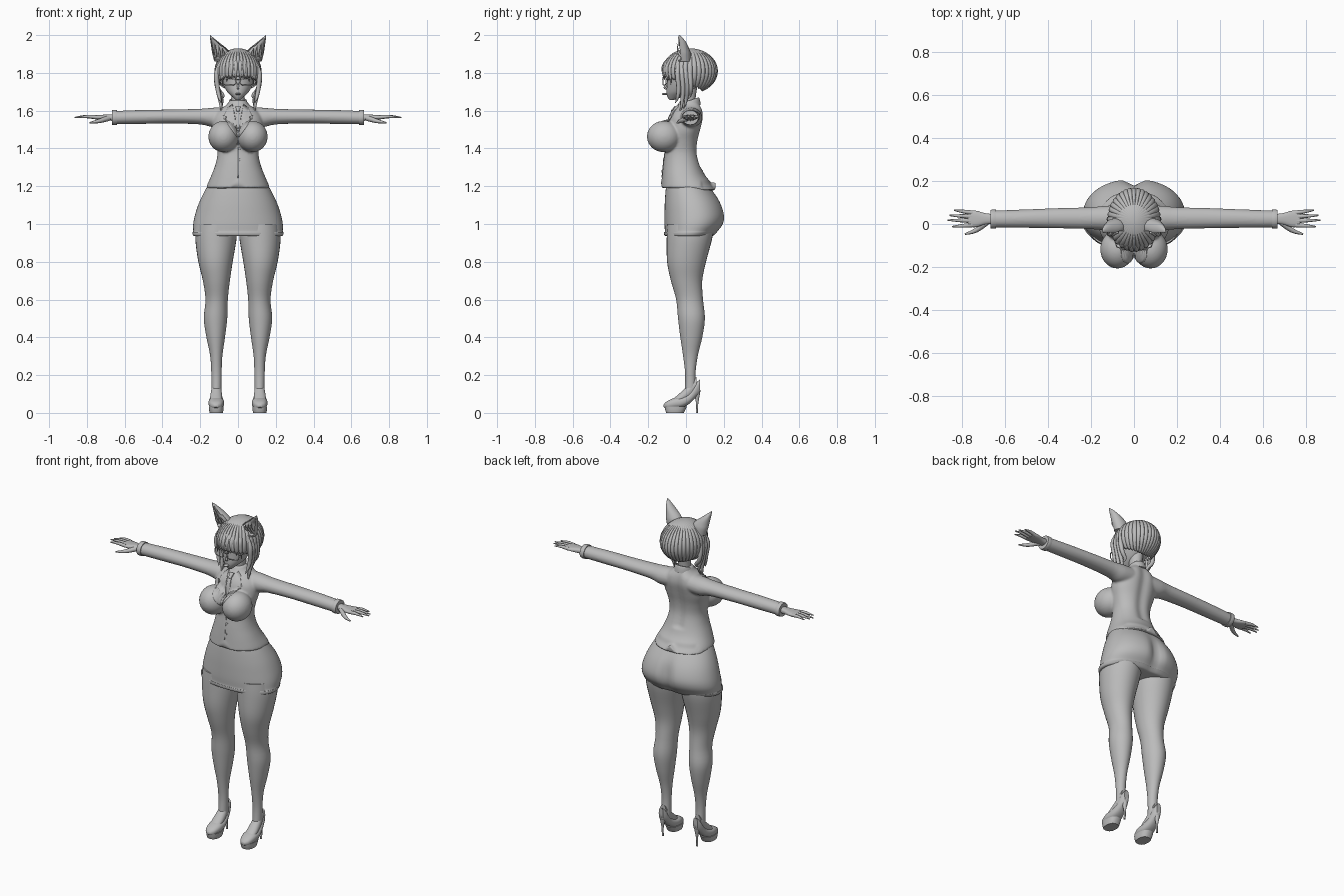
import bpy, bmesh, math
from mathutils import Vector

cube = bpy.data.objects.get("Cube")
if cube:
    bpy.data.objects.remove(cube)

grey = bpy.data.materials.new("plain grey")
grey.use_nodes = True
grey.diffuse_color = (0.5, 0.5, 0.5, 1)
grey.node_tree.nodes["Principled BSDF"].inputs["Base Color"].default_value = (0.5, 0.5, 0.5, 1)


def finish(name, bm, mirror=False, angle=0.9):
    bmesh.ops.recalc_face_normals(bm, faces=bm.faces[:])
    me = bpy.data.meshes.new(name)
    bm.to_mesh(me)
    bm.free()
    me.materials.append(grey)
    me.shade_smooth()
    me.set_sharp_from_angle(angle=angle)
    ob = bpy.data.objects.new(name, me)
    bpy.context.scene.collection.objects.link(ob)
    if mirror:
        m = ob.modifiers.new("Mirror", "MIRROR")
        m.use_clip = False
        m.use_mirror_merge = False
    return ob


def refine(rows, steps):
    # Catmull-Rom rows between the given sections
    out = []
    for i in range(len(rows) - 1):
        p0, p1, p2, p3 = (rows[max(0, min(len(rows) - 1, i + k))] for k in (-1, 0, 1, 2))
        for s in range(steps):
            t = s / steps
            out.append([b + 0.5 * t * (c - a + t * (2 * a - 5 * b + 4 * c - d + t * (3 * (b - c) + d - a)))
                        for a, b, c, d in zip(p0, p1, p2, p3)])
    return out + [list(rows[-1])]


def loft(bm, rows, axis="Z", n=32, power=2.0, steps=4):
    # rows: position along axis, then low/high limits of the two other axes
    rings = []
    for t, a0, a1, b0, b1 in refine(rows, steps):
        ring = []
        for i in range(n):
            w = 2 * math.pi * i / n
            c, s = (math.copysign(abs(f) ** (2 / power), f) for f in (math.cos(w), math.sin(w)))
            a, b = (a0 + a1 + (a1 - a0) * c) / 2, (b0 + b1 + (b1 - b0) * s) / 2
            ring.append(bm.verts.new({"Z": (a, b, t), "X": (t, a, b), "Y": (a, t, b)}[axis]))
        rings.append(ring)
    for r, q in zip(rings, rings[1:]):
        for i in range(n):
            bm.faces.new((r[i], r[(i + 1) % n], q[(i + 1) % n], q[i]))
    bm.faces.new(rings[0])
    bm.faces.new(rings[-1])
    return bm


def part(name, rows, axis="Z", mirror=False, **kw):
    return finish(name, loft(bmesh.new(), rows, axis, **kw), mirror)


def ball(bm, centre, radii, seg=32):
    vs = bmesh.ops.create_uvsphere(bm, u_segments=seg, v_segments=seg // 2, radius=1)["verts"]
    bmesh.ops.scale(bm, vec=radii, verts=vs)
    bmesh.ops.translate(bm, vec=centre, verts=vs)
    return bm


def strand(name, pts, radii, mirror=False, cyclic=False):
    # tapered round tube through a few points
    bm, rings, n = bmesh.new(), [], 8
    rows = refine([(*p, r) for p, r in zip(pts, radii)], 4) if not cyclic else [(*p, r) for p, r in zip(pts, radii)]
    ps = [Vector(r[:3]) for r in rows]
    for k, p in enumerate(ps):
        nxt = ps[(k + 1) % len(ps)] if cyclic else ps[min(k + 1, len(ps) - 1)]
        prv = ps[k - 1] if cyclic else ps[max(k - 1, 0)]
        d = (nxt - prv).normalized()
        u = d.cross(Vector((0.1, 1, 0.05))).normalized()
        v = d.cross(u)
        rings.append([bm.verts.new(p + rows[k][3] * (u * math.cos(w) + v * math.sin(w)))
                      for w in (2 * math.pi * i / n for i in range(n))])
    for r, q in zip(rings, rings[1:] + (rings[:1] if cyclic else [])):
        for i in range(n):
            bm.faces.new((r[i], r[(i + 1) % n], q[(i + 1) % n], q[i]))
    if not cyclic:
        bm.faces.new(rings[0])
        bm.faces.new(rings[-1])
    return finish(name, bm, mirror)


# Jacket: torso, bust and sleeves fused into one smooth skin
bm = loft(bmesh.new(), [(z, -x, x, f, b) for z, x, f, b in (
    (1.19, .168, -.132, .158), (1.21, .162, -.13, .142), (1.26, .14, -.126, .1), (1.32, .118, -.12, .075),
    (1.38, .108, -.112, .062), (1.44, .117, -.11, .066), (1.5, .132, -.1, .08), (1.56, .13, -.09, .094),
    (1.6, .105, -.07, .092), (1.63, .062, -.045, .082), (1.655, .045, -.03, .068))], n=64, power=2.2)
for v in bm.verts:
    if v.co.z < 1.23:  # hem notches front and back
        edge = max(0, 1 - abs(v.co.x) / .035) * (1.23 - v.co.z) / .04
        v.co.z += .045 * edge - (.012 if v.co.y > .08 else 0)
    if v.co.y > .03 and v.co.z > 1.3:  # groove of the spine
        v.co.y -= .012 * math.exp(-(v.co.x / .03) ** 2)
for s in (-1, 1):
    ball(bm, (s * .077, -.117, 1.463), (.08, .09, .083))
    loft(bm, [(s * x, *r) for x, *r in (
        (.05, -.03, .085, 1.515, 1.62), (.13, -.03, .085, 1.512, 1.616), (.2, -.024, .078, 1.527, 1.61),
        (.35, -.02, .074, 1.532, 1.606), (.5, -.018, .068, 1.53, 1.604), (.66, -.017, .062, 1.528, 1.598))], "X")
jacket = finish("jacket", bm)
m = jacket.modifiers.new("Remesh", "REMESH")
m.mode, m.voxel_size, m.use_smooth_shade = "VOXEL", .006, True
m = jacket.modifiers.new("Smooth", "SMOOTH")
m.factor, m.iterations = .5, 6

part("cuff", [(.64, -.021, .066, 1.524, 1.603), (.655, -.022, .067, 1.523, 1.604),
              (.667, -.02, .065, 1.525, 1.602)], "X", mirror=True)


# Thin cloth panels laid onto the jacket front
def panel(name, outline, lift=.004, mirror=False):
    bm = bmesh.new()
    face = bm.faces.new([bm.verts.new((x, -.3, z)) for x, z in outline])
    bmesh.ops.triangulate(bm, faces=[face])
    for _ in range(3):
        bmesh.ops.subdivide_edges(bm, edges=bm.edges[:], cuts=1, use_grid_fill=True)
    ob = finish(name, bm)
    if ob.data.polygons[0].normal.y > 0:
        ob.data.flip_normals()
    m = ob.modifiers.new("Lay", "SHRINKWRAP")
    m.target, m.wrap_method, m.use_project_y, m.offset = jacket, "PROJECT", True, lift
    ob.modifiers.new("Thick", "SOLIDIFY").thickness = .007
    if mirror:
        ob.modifiers.new("Mirror", "MIRROR").use_mirror_merge = False


panel("lapel", [(.03, 1.635), (.055, 1.615), (.075, 1.575), (.06, 1.567), (.066, 1.55), (.003, 1.46), (.002, 1.48)],
      .006, True)
panel("tie", [(-.007, 1.6), (.007, 1.6), (.016, 1.54), (0, 1.5), (-.016, 1.54)], .005)
panel("tie_knot", [(-.014, 1.625), (.014, 1.625), (.008, 1.598), (-.008, 1.598)], .01)
panel("front_seam", [(-.0015, 1.46), (.0015, 1.46), (.0015, 1.245), (-.0015, 1.245)], .0025)
for z in (1.4, 1.34, 1.28):
    panel("button", [(.008 + .006 * math.cos(k * .785), z + .006 * math.sin(k * .785)) for k in range(8)], .005)

# Skirt with hem band
bm = loft(bmesh.new(), [(z, -x, x, f, b) for z, x, f, b in (
    (1.26, .12, -.09, .08), (1.2, .162, -.105, .125), (1.12, .203, -.112, .182), (1.05, .227, -.114, .207),
    (1.0, .237, -.114, .2), (.96, .237, -.112, .17), (.957, .242, -.117, .168), (.94, .238, -.114, .15),
    (.936, .226, -.1, .135))], n=64, power=2.15)
for v in bm.verts:
    if v.co.y > .05:
        fade = math.exp(-((v.co.z - 1.04) / .09) ** 2)
        v.co.y -= .03 * fade * math.exp(-(v.co.x / .035) ** 2)
finish("skirt", bm)

# Legs
part("leg", [(1.0, .004, .222, -.1, .15), (.92, .008, .226, -.102, .138), (.8, .028, .21, -.1, .106),
             (.7, .043, .186, -.08, .086), (.6, .054, .172, -.052, .09), (.5, .057, .181, -.042, .1),
             (.4, .069, .167, -.03, .086), (.3, .083, .147, -.015, .062), (.2, .087, .141, -.004, .05),
             (.1, .088, .14, -.008, .058)], mirror=True)
part("foot", [(-.085, .09, .142, .04, .06), (-.04, .084, .148, .045, .098), (0, .085, .145, .06, .135),
              (.03, .09, .14, .08, .17), (.055, .095, .135, .11, .19)], "Y", mirror=True)

# High heeled shoes
part("shoe", [(-.118, .106, .126, .03, .045), (-.1, .086, .146, .022, .062), (-.06, .074, .156, .022, .08),
              (-.02, .075, .155, .028, .086), (.02, .083, .147, .05, .108), (.055, .09, .14, .085, .16),
              (.075, .1, .13, .105, .177)], "Y", mirror=True, power=2.4)
part("shoe_platform", [(0, .08, .15, -.105, -.012), (.015, .077, .153, -.11, -.004),
                       (.035, .075, .155, -.114, .006)], mirror=True, power=2.4)
part("shoe_heel", [(0, .109, .121, .052, .063), (.05, .109, .121, .053, .065), (.09, .102, .128, .045, .072),
                   (.12, .1, .13, .035, .077)], mirror=True, n=16)

# Hands
part("palm", [(.64, .0, .045, 1.545, 1.582), (.69, -.002, .05, 1.548, 1.58), (.735, -.015, .062, 1.552, 1.577),
              (.77, -.012, .06, 1.556, 1.575)], "X", mirror=True, power=2.5)
for nm, y, tip, ty in (("index", -.005, .845, -.012), ("middle", .015, .865, .018),
                       ("ring", .034, .857, .04), ("little", .052, .835, .064)):
    strand(nm + "_finger", [(.75, y, 1.565), ((.75 + tip) / 2, (y + ty) / 2, 1.569), (tip, ty, 1.564)],
           (.011, .0085, .003), True)
strand("thumb", [(.685, .008, 1.56), (.735, -.03, 1.545), (.785, -.047, 1.536)], (.015, .011, .004), True)

# Neck and shirt collar
part("neck", [(1.58, -.045, .045, -.03, .06), (1.65, -.034, .034, -.025, .05), (1.73, -.038, .038, -.03, .06)])
bm = loft(bmesh.new(), [(1.625, -.056, .056, -.042, .078), (1.65, -.052, .052, -.036, .074),
                        (1.668, -.045, .045, -.028, .068), (1.664, -.036, .036, -.022, .058)])
for v in bm.verts:
    v.co.z += .35 * (v.co.y - .06)
finish("shirt_collar", bm)

# Head and face
part("head", [(z, -x, x, f, b) for z, x, f, b in (
    (1.657, .012, -.088, -.062), (1.675, .032, -.099, -.015), (1.7, .057, -.103, .03), (1.74, .08, -.101, .07),
    (1.78, .092, -.101, .1), (1.83, .096, -.1, .115), (1.87, .082, -.08, .11), (1.9, .05, -.04, .08))])
strand("nose", [(0, -.098, 1.745), (0, -.108, 1.73), (0, -.112, 1.72), (0, -.099, 1.713)], (.003, .006, .006, .003))
finish("lips", ball(bmesh.new(), (0, -.112, 1.688), (.014, .016, .006), 16))
strand("eyelash", [(.015, -.1, 1.762), (.04, -.1, 1.772), (.068, -.082, 1.762)], (.001, .003, .001), True)

# Glasses
rim = []
for k in range(24):
    w = 2 * math.pi * k / 24
    c, s = (math.copysign(abs(f) ** .6, f) for f in (math.cos(w), math.sin(w)))
    x = .045 + .035 * c
    rim.append((x, -.122 + 2.5 * x * x, 1.757 + .022 * s))
strand("glasses_rim", rim, [.0025] * 24, True, True)
strand("glasses_bridge", [(-.011, -.121, 1.762), (0, -.124, 1.766), (.011, -.121, 1.762)], [.0025] * 3)
strand("glasses_temple", [(.08, -.106, 1.765), (.094, -.06, 1.767), (.1, .01, 1.77)], [.0025] * 3, True)

# Ridged hair cap, short over the brow and long at the nape
bm, rings, n = bmesh.new(), [], 216
for j in range(1, 25):
    ring = []
    for i in range(n):
        az = 2 * math.pi * i / n
        crest = abs(math.cos(18 * az))
        front = (1 - math.sin(az)) / 2
        end = math.radians(150 - 50 * front + 9 * (crest - .5))
        phi = end * j / 24
        r = 1 + .05 * (crest - .6) * math.sin(min(phi, math.pi / 2))
        ring.append(bm.verts.new((.114 * r * math.sin(phi) * math.cos(az),
                                  .021 + .137 * r * math.sin(phi) * math.sin(az), 1.81 + .112 * math.cos(phi))))
    rings.append(ring)
for r, q in zip(rings, rings[1:]):
    for i in range(n):
        bm.faces.new((r[i], q[i], q[(i + 1) % n], r[(i + 1) % n]))
bm.faces.new(rings[0])
hair = finish("hair_cap", bm)
hair.modifiers.new("Thick", "SOLIDIFY").thickness = .008

# Hanging side locks and brow locks
for k, (y, low) in enumerate(((-.045, 1.64), (-.022, 1.58), (.0, 1.61), (.02, 1.66))):
    strand("side_lock", [(.085, y * .8, 1.87), (.113, y, 1.8), (.108, y + .006, 1.72),
                         (.098 - .006 * k, y, (low + 1.7) / 2), (.088, y - .012, low)],
           (.006, .013, .012, .009, .001), True)
for x, low in ((.012, 1.762), (.034, 1.775), (.055, 1.755), (.076, 1.735)):
    f = -.118 + 6 * x * x
    strand("brow_lock", [(x * .6, f + .055, 1.895), (x * .9, f + .008, 1.85), (x, f - .002, 1.81), (x * 1.08, f + .004, low)],
           (.005, .011, .01, .001), True)

# Pointed animal ears with hollow fronts
bm = loft(bmesh.new(), [(1.86, .05, .125, -.04, .025), (1.9, .042, .136, -.048, .025), (1.925, .055, .14, -.05, .018),
                        (1.96, .098, .145, -.048, .002), (1.985, .129, .148, -.043, -.018),
                        (2.0, .147, .149, -.037, -.034)], n=24)
bm.normal_update()
bmesh.ops.recalc_face_normals(bm, faces=bm.faces[:])
front = [f for f in bm.faces if f.normal.y < -.5 and 1.87 < f.calc_center_median().z < 1.985]
bmesh.ops.inset_region(bm, faces=front, thickness=.005, depth=0)
for v in {v for f in front for v in f.verts}:
    v.co.y += .022 * min(1, (1.99 - v.co.z) / .05)
finish("ear", bm, True)
for x, z in ((.075, 1.93), (.095, 1.945), (.115, 1.955)):
    strand("ear_tuft", [(x + .005, -.02, 1.885), (x + .003, -.04, 1.91), (x + .008, -.048, z)], (.008, .006, .001), True)
